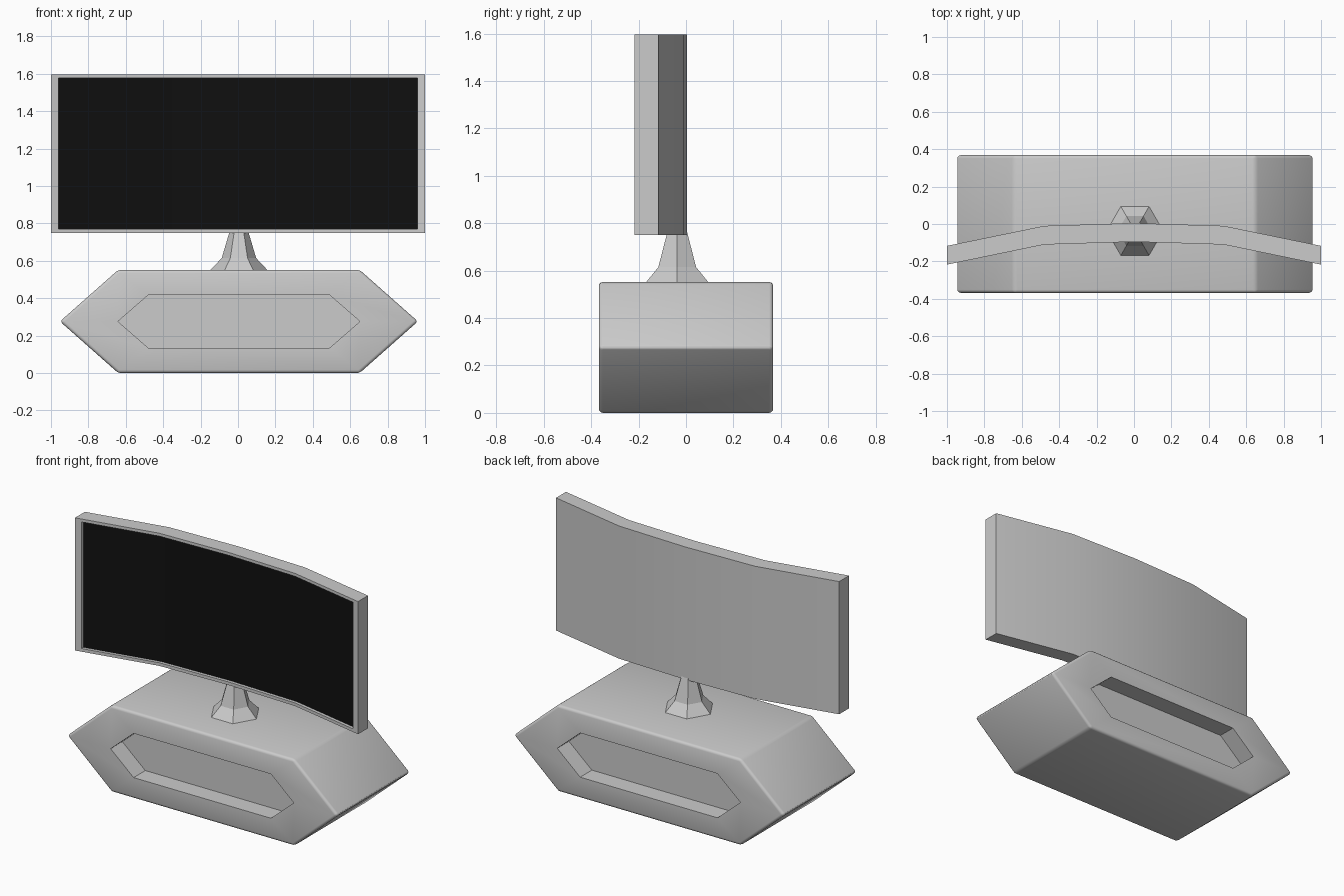
import bpy, bmesh, math

if "Cube" in bpy.data.objects:
    bpy.data.objects.remove(bpy.data.objects["Cube"])


def make_object(name, bm):
    bmesh.ops.recalc_face_normals(bm, faces=bm.faces)
    mesh = bpy.data.meshes.new(name)
    bm.to_mesh(mesh)
    bm.free()
    ob = bpy.data.objects.new(name, mesh)
    bpy.context.collection.objects.link(ob)
    return ob


def loft(name, rings):
    """Closed solid through rings with equal numbers of points."""
    bm = bmesh.new()
    vs = [[bm.verts.new(p) for p in ring] for ring in rings]
    n = len(rings[0])
    for a, b in zip(vs, vs[1:]):
        for i in range(n):
            j = (i + 1) % n
            bm.faces.new((a[i], a[j], b[j], b[i]))
    bm.faces.new(vs[0])
    bm.faces.new(vs[-1])
    return make_object(name, bm)


def apply_modifiers(ob):
    bpy.context.view_layer.objects.active = ob
    for m in list(ob.modifiers):
        bpy.ops.object.modifier_apply(modifier=m.name)


def cut(ob, cutter):
    m = ob.modifiers.new("cut", 'BOOLEAN')
    m.operation = 'DIFFERENCE'
    m.solver = 'EXACT'
    m.object = cutter
    apply_modifiers(ob)
    bpy.data.objects.remove(cutter)


def smooth(ob, angle):
    bpy.ops.object.select_all(action='DESELECT')
    ob.select_set(True)
    bpy.context.view_layer.objects.active = ob
    bpy.ops.object.shade_smooth_by_angle(angle=math.radians(angle))


def hex_prism(name, tip, flat, half_h, y0, y1, cx=0.005, cz=0.276):
    pts = [(-tip, 0), (-flat, half_h), (flat, half_h),
           (tip, 0), (flat, -half_h), (-flat, -half_h)]
    return loft(name, [[(cx + x, y, cz + z) for x, z in pts] for y in (y0, y1)])


# Base: rounded hexagonal block with a recess in front and back
base = hex_prism("base", 0.957, 0.645, 0.276, -0.368, 0.368)
bev = base.modifiers.new("bevel", 'BEVEL')
bev.width = 0.017
bev.segments = 3
apply_modifiers(base)
for s in (-1, 1):
    cut(base, hex_prism("recess_cutter", 0.647, 0.485, 0.141, s * 0.25, s * 0.5))
smooth(base, 30)

# Stand: flared six-sided neck
def hex_ring(r, z):
    return [(0.005 + r * math.cos(math.pi * k / 3),
             -0.037 + r * math.sin(math.pi * k / 3), z) for k in range(6)]

loft("stand", [hex_ring(r, z) for r, z in
               ((0.157, 0.54), (0.153, 0.55), (0.092, 0.615), (0.046, 0.77))])

# Curved panel helper: follows the display's bend between two depths
def bend(x):
    x = abs(x)
    if x < 0.48:
        return 0.005 - 0.015 * x / 0.48
    return -0.01 - 0.107 * (x - 0.48) / 0.52


def curved_panel(name, half_w, z0, z1, front, back):
    xs = [-half_w, -0.48, 0, 0.48, half_w]
    outline = [(x, bend(x) + front) for x in xs]
    outline += [(x, bend(x) + back) for x in reversed(xs)]
    return loft(name, [[(x, y, z) for x, y in outline] for z in (z0, z1)])


# Monitor housing with sunken display
housing = curved_panel("monitor_housing", 1.0, 0.75, 1.597, -0.1, 0)
cut(housing, curved_panel("screen_cutter", 0.959, 0.77, 1.578, -0.2, -0.075))
smooth(housing, 30)

# Black screen
screen = curved_panel("screen", 0.959, 0.77, 1.578, -0.08, -0.07)
black = bpy.data.materials.new("screen_black")
black.diffuse_color = (0.005, 0.005, 0.005, 1)
black.use_nodes = True
black.node_tree.nodes["Principled BSDF"].inputs["Base Color"].default_value = black.diffuse_color
screen.data.materials.append(black)
smooth(screen, 30)
